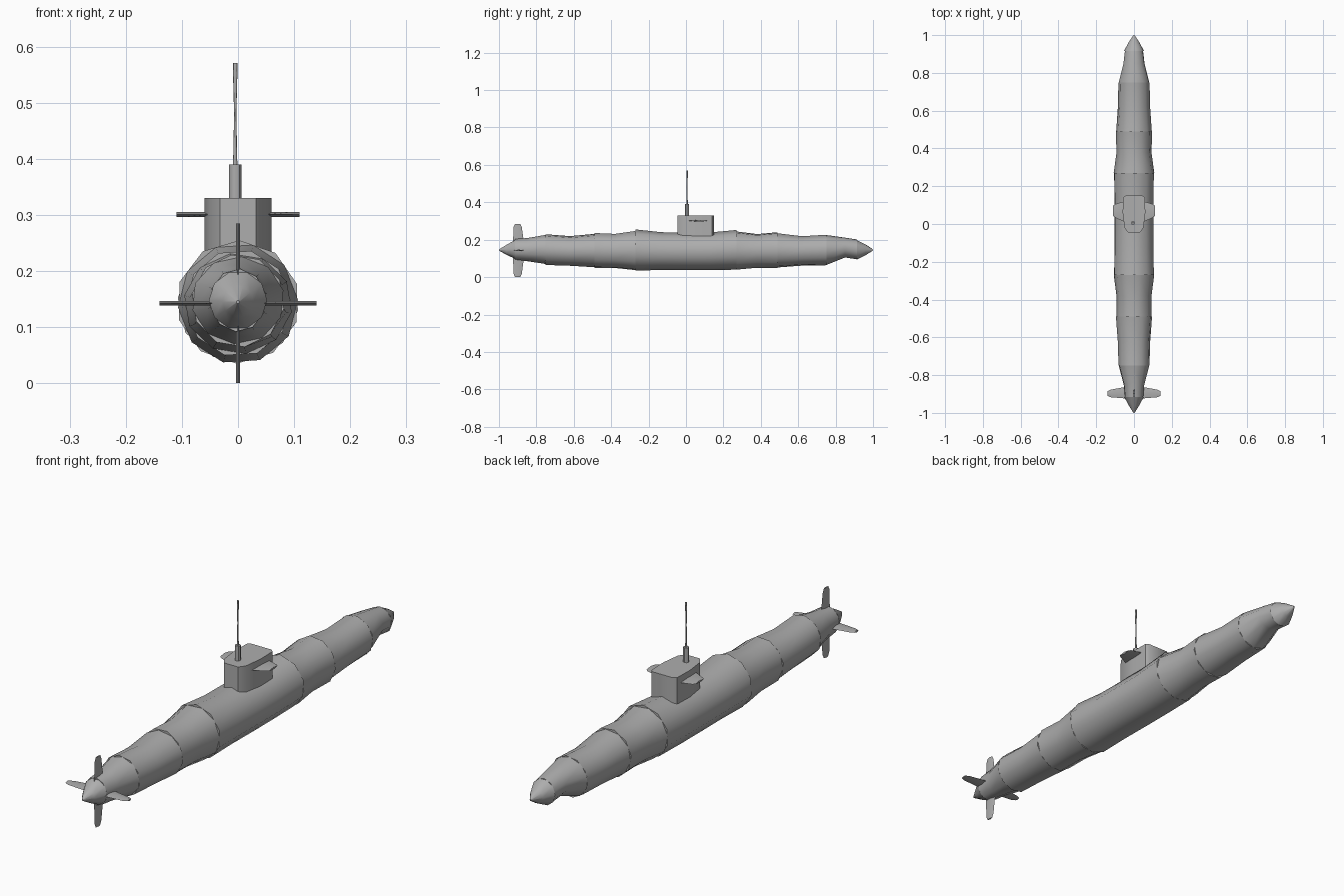
import bpy, bmesh, math
from mathutils import Vector

cube = bpy.data.objects.get("Cube")
if cube:
    bpy.data.objects.remove(cube)

grey = bpy.data.materials.new("hull_grey")
grey.use_nodes = True
COLOUR = (0.42, 0.42, 0.42, 1)
grey.diffuse_color = COLOUR
grey.node_tree.nodes["Principled BSDF"].inputs["Base Color"].default_value = COLOUR


def finish(name, bm, angle=45):
    """Turn a bmesh into a smooth object whose steep edges stay sharp."""
    bmesh.ops.recalc_face_normals(bm, faces=bm.faces)
    mesh = bpy.data.meshes.new(name)
    bm.to_mesh(mesh)
    bm.free()
    mesh.materials.append(grey)
    mesh.shade_smooth()
    mesh.set_sharp_from_angle(angle=math.radians(angle))
    obj = bpy.data.objects.new(name, mesh)
    bpy.context.collection.objects.link(obj)
    return obj


def loft(name, loops, angle=45):
    """Skin a list of point loops and cap both ends."""
    bm = bmesh.new()
    rings = [[bm.verts.new(p) for p in loop] for loop in loops]
    n = len(rings[0])
    for a, b in zip(rings, rings[1:]):
        for i in range(n):
            j = (i + 1) % n
            bm.faces.new((a[i], a[j], b[j], b[i]))
    bm.faces.new(rings[0])
    bm.faces.new(rings[-1])
    return finish(name, bm, angle)


def hull_ring(y, rx, rz, cz, turn, sides=10):
    angles = [turn + math.tau * i / sides for i in range(sides)]
    return [Vector((rx * math.cos(a), y, cz + rz * math.sin(a))) for a in angles]


def fin(name, root, direction, span, chord_root, chord_tip, thick):
    """Tapered blade: chords are (y0, y1), direction lies in the xz plane."""
    d = Vector(direction)
    side = Vector((-d.z, 0, d.x)) * thick / 2
    loops = []
    for t, (y0, y1) in ((0, chord_root), (0.85, chord_tip), (1, chord_tip)):
        inset = 0.008 if t == 1 else 0
        base = Vector(root) + d * span * t
        mid = Vector((0, (y0 + y1) / 2, 0))
        lead, trail = Vector((0, y0 + inset, 0)), Vector((0, y1 - inset, 0))
        loops.append([base + lead, base + mid + side, base + trail, base + mid - side])
    return loft(name, loops, 30)


# Hull sections, each ring given as y, half width, half height, centre height
sections = {
    "tail_cone": [(-1, .003, .003, .145), (-.96, .028, .028, .146), (-.915, .052, .052, .148)],
    "tail_section": [(-.915, .05, .056, .148), (-.85, .056, .062, .147), (-.75, .083, .078, .148)],
    "aft_section": [(-.75, .083, .083, .147), (-.62, .087, .08, .14), (-.49, .097, .09, .142)],
    "aft_collar": [(-.49, .094, .096, .143), (-.38, .093, .094, .14), (-.27, .107, .108, .142)],
    "middle_section": [(-.27, .11, .11, .145), (-.13, .107, .101, .139), (0, .107, .101, .138),
                       (.13, .107, .101, .138), (.27, .11, .106, .146)],
    "fore_collar": [(.27, .108, .104, .142), (.38, .093, .092, .14), (.49, .097, .098, .144)],
    "fore_section": [(.49, .095, .093, .143), (.62, .086, .08, .14), (.75, .083, .083, .145)],
    "bow_section": [(.75, .084, .08, .145), (.85, .058, .053, .158), (.915, .05, .053, .148)],
    "bow_cone": [(.915, .053, .053, .146), (.96, .03, .03, .146), (1, .003, .003, .145)],
}
for k, (name, rings) in enumerate(sections.items()):
    loft(name, [hull_ring(*r, turn=k * 0.23) for r in rings])

# Conning tower with chamfered plan, narrower toward the tail fins
half = [(.032, -.045), (.05, -.02), (.06, .06), (.058, .14), (.045, .15)]
plan = half + [(-x, y) for x, y in reversed(half)]
loft("conning_tower", [[(x, y, z) for x, y in plan] for z in (.19, .33)], 40)

# Tower planes and cross-shaped tail fins
for name, s in (("left", 1), ("right", -1)):
    fin(name + "_tower_plane", (s * .05, 0, .301), (s, 0, 0), .06, (.01, .12), (.035, .105), .009)
    fin(name + "_tail_fin", (s * .03, 0, .143), (s, 0, 0), .11, (-.925, -.86), (-.917, -.877), .008)
for name, s in (("upper", 1), ("lower", -1)):
    fin(name + "_tail_fin", (0, 0, .143 + s * .03), (0, 0, s), .112, (-.925, -.865), (-.922, -.878), .008)


# Mast and whip antenna
def upright(name, profile):
    loft(name, [[(-.005 + r * math.cos(a), .006 + r * math.sin(a), z)
                 for a in (math.tau * i / 8 for i in range(8))] for z, r in profile])


upright("mast", [(.32, .011), (.39, .011)])
upright("antenna", [(.38, .004), (.48, .002), (.555, .004), (.571, .004)])
